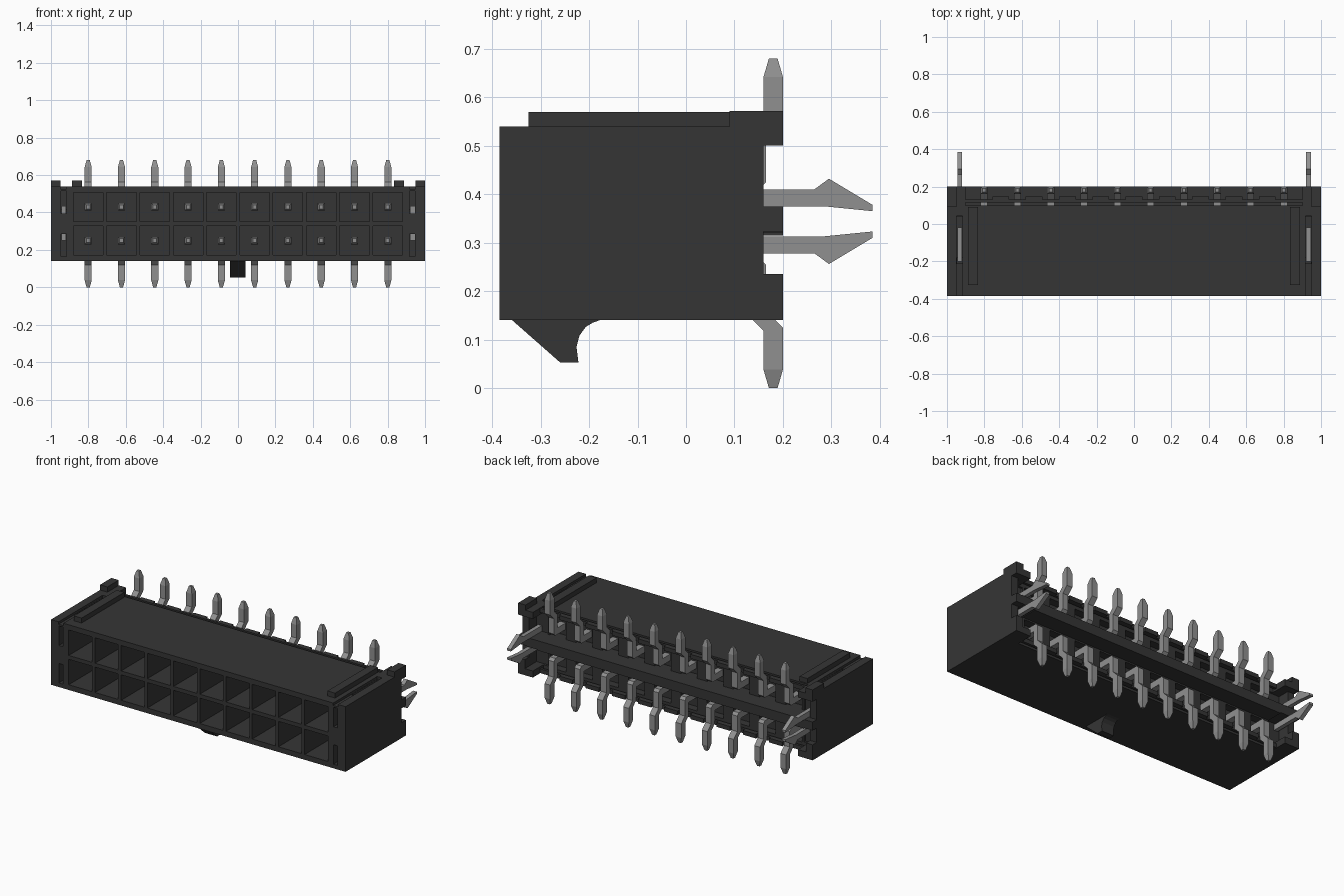
import bpy, bmesh

cube = bpy.data.objects.get("Cube")
if cube:
    bpy.data.objects.remove(cube, do_unlink=True)

MID = 0.34                       # height of the mirror plane between both rows
PITCH = 0.178
COLS = [(i - 4.5) * PITCH for i in range(10)]


def material(name, rgb, rough):
    m = bpy.data.materials.new(name)
    m.use_nodes = True
    m.diffuse_color = (*rgb, 1)
    b = m.node_tree.nodes["Principled BSDF"]
    b.inputs["Base Color"].default_value = (*rgb, 1)
    b.inputs["Roughness"].default_value = rough
    return m


PLASTIC = material("black plastic", (0.036, 0.036, 0.036), 0.6)
METAL = material("grey metal", (0.28, 0.28, 0.28), 0.5)


def box(bm, x0, x1, y0, y1, z0, z1):
    vs = bmesh.ops.create_cube(bm, size=1)["verts"]
    for v in vs:
        v.co = ((x0 + x1) / 2 + v.co.x * (x1 - x0),
                (y0 + y1) / 2 + v.co.y * (y1 - y0),
                (z0 + z1) / 2 + v.co.z * (z1 - z0))
    return vs


def plate(bm, profile, x0, x1):
    """Extrude a (y, z) profile from x0 to x1."""
    f = bm.faces.new([bm.verts.new((x0, y, z)) for y, z in profile])
    new = bmesh.ops.extrude_face_region(bm, geom=[f])["geom"]
    verts = [g for g in new if isinstance(g, bmesh.types.BMVert)]
    bmesh.ops.translate(bm, verts=verts, vec=(x1 - x0, 0, 0))


def finish(bm, name, mat):
    bmesh.ops.recalc_face_normals(bm, faces=bm.faces)
    me = bpy.data.meshes.new(name)
    bm.to_mesh(me)
    bm.free()
    ob = bpy.data.objects.new(name, me)
    me.materials.append(mat)
    bpy.context.collection.objects.link(ob)
    return ob


def mirror_z(pts):
    return [(y, 2 * MID - z) for y, z in pts]


# Housing block
bm = bmesh.new()
box(bm, -1, 1, -0.385, 0.2, 0.14, 0.54)
housing = finish(bm, "housing", PLASTIC)

# Cutters for the cavities, rear pockets and clip slots
bm = bmesh.new()
for up in (1, -1):
    def cut(x0, x1, y0, y1, a, b):
        """Box cut between offsets a and b from the middle plane."""
        lo, hi = sorted((MID + up * a, MID + up * b))
        box(bm, x0, x1, y0, y1, lo, hi)
    for x in COLS:
        cut(x - 0.079, x + 0.079, -0.5, 0.01, 0.012, 0.168)
        cut(x - 0.055, x + 0.055, 0.05, 0.12, 0.034, 0.165)
    cut(-0.9, 0.9, 0.098, 0.3, 0.025, 0.3)
    for s in (1, -1):
        x0, x1 = sorted((s * 0.87, s * 0.955))
        cut(x0, x1, 0.085, 0.31, 0.02, 0.16)
        x0, x1 = sorted((s * 0.94, s * 1.1))
        cut(x0, x1, 0.16, 0.32, 0.017 if up < 0 else 0.035, 0.105 if up < 0 else 0.16)
        x0, x1 = sorted((s * 0.918, s * 0.947))
        cut(x0, x1, -0.5, -0.18, 0.055, 0.175)
for s in (1, -1):
    x0, x1 = sorted((s * 0.917, s * 0.948))
    box(bm, x0, x1, -0.21, 0.04, 0.42, 0.7)
    x0, x1 = sorted((s * 0.916, s * 0.949))
    box(bm, x0, x1, -0.6, 0.042, 0.525, 0.71)
cutter = finish(bm, "housing_cutter", PLASTIC)
cutter.hide_render = True

mod = housing.modifiers.new("cavities", 'BOOLEAN')
mod.operation = 'DIFFERENCE'
mod.solver = 'EXACT'
mod.use_self = True
mod.object = cutter
bpy.context.view_layer.update()
cut_mesh = bpy.data.meshes.new_from_object(
    housing.evaluated_get(bpy.context.evaluated_depsgraph_get()))
housing.modifiers.clear()
housing.data = cut_mesh
bpy.data.objects.remove(cutter, do_unlink=True)

# Rear centre bar
bm = bmesh.new()
box(bm, -1, 1, 0.08, 0.2, 0.33, 0.375)
finish(bm, "rear_bar", PLASTIC)

# Thin alignment strips behind the roof and floor, with teeth between pins
bm = bmesh.new()
for z0, z1 in ((0.513, 0.539), (0.141, 0.167)):
    box(bm, -0.92, 0.92, 0.115, 0.13, z0, z1)
    for i in range(9):
        x = (i - 4) * PITCH
        box(bm, x - 0.045, x + 0.045, 0.125, 0.147, z0, z1)
finish(bm, "alignment_strips", PLASTIC)

# Top rails and raised rear corners
bm = bmesh.new()
for s in (1, -1):
    x0, x1 = sorted((s * 0.835, s * 0.887))
    box(bm, x0, x1, -0.325, 0.09, 0.53, 0.57)
    x0, x1 = sorted((s * 0.95, s * 1.0))
    box(bm, x0, x1, 0.09, 0.2, 0.53, 0.572)
finish(bm, "top_rails", PLASTIC)

# Latch hook under the floor
bm = bmesh.new()
plate(bm, [(-0.36, 0.141), (-0.26, 0.053), (-0.222, 0.053), (-0.226, 0.085),
           (-0.22, 0.108), (-0.207, 0.126), (-0.192, 0.135), (-0.175, 0.141)],
      -0.043, 0.04)
finish(bm, "latch_hook", PLASTIC)

# Bent terminals: contact, rise, outward jog and solder tail
terminal = [(-0.2, 0.41), (0.15, 0.41), (0.165, 0.425), (0.165, 0.52),
            (0.2, 0.555), (0.2, 0.642), (0.16, 0.642), (0.16, 0.562),
            (0.128, 0.53), (0.128, 0.45), (-0.2, 0.45)]
for row, flip in (("upper", False), ("lower", True)):
    bm = bmesh.new()
    for x in COLS:
        plate(bm, mirror_z(terminal) if flip else terminal, x - 0.019, x + 0.019)
        # Tapered tail end and contact nose
        zs = (0.038, 0.0) if flip else (0.642, 0.68)
        for v in box(bm, x - 0.019, x + 0.019, 0.16, 0.2, *sorted(zs)):
            if abs(v.co.z - zs[1]) < 1e-4:
                v.co.x = x + (v.co.x - x) * 0.45
                v.co.y = 0.18 + (v.co.y - 0.18) * 0.45
        zc = 0.25 if flip else 0.43
        for v in box(bm, x - 0.019, x + 0.019, -0.23, -0.2, zc - 0.02, zc + 0.02):
            if v.co.y < -0.22:
                v.co.x = x + (v.co.x - x) * 0.5
                v.co.z = zc + (v.co.z - zc) * 0.5
    finish(bm, row + "_terminals", METAL)

# Board clips: flat body with two barbed prongs
prong = [(0.0, 0.41), (0.265, 0.41), (0.295, 0.432), (0.385, 0.378),
         (0.385, 0.365), (0.285, 0.375), (0.0, 0.375)]
for name, s in (("left_clip", 1), ("right_clip", -1)):
    x0, x1 = sorted((s * 0.92, s * 0.945))
    bm = bmesh.new()
    plate(bm, prong, x0, x1)
    plate(bm, [(y, 0.688 - z) for y, z in prong], x0, x1)
    box(bm, x0, x1, -0.2, -0.02, 0.25, 0.435)
    box(bm, x0, x1, -0.03, 0.06, 0.28, 0.41)
    finish(bm, name, METAL)
